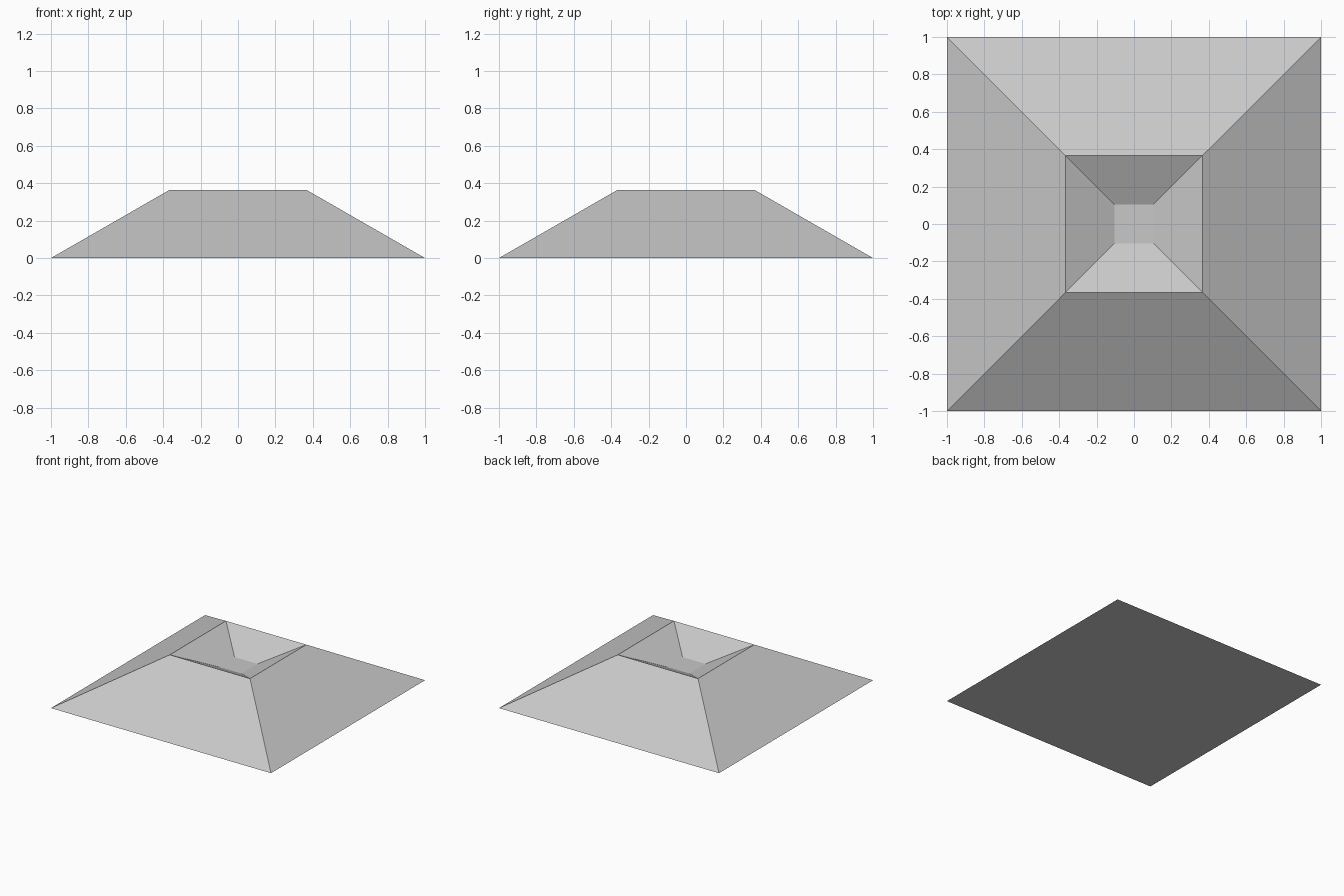
import bpy
import bmesh

# Remove the default cube
cube = bpy.data.objects.get("Cube")
if cube:
    bpy.data.objects.remove(cube, do_unlink=True)

# Single grey material
GREY = (0.58, 0.58, 0.58, 1.0)
grey = bpy.data.materials.new("light_grey")
grey.use_nodes = True
grey.diffuse_color = GREY
grey.node_tree.nodes["Principled BSDF"].inputs["Base Color"].default_value = GREY

# Square rings from base to rim to pit floor: (half width, height)
PROFILE = [(1.0, 0.0), (0.365, 0.365), (0.105, 0.237)]
CORNERS = [(-1, -1), (1, -1), (1, 1), (-1, 1)]

bm = bmesh.new()
rings = [[bm.verts.new((x * half, y * half, z)) for x, y in CORNERS]
         for half, z in PROFILE]

# Sloping sides of the mound and of the pit
for lower, upper in zip(rings, rings[1:]):
    for i in range(4):
        j = (i + 1) % 4
        bm.faces.new((lower[i], lower[j], upper[j], upper[i]))

# Underside and pit floor
bm.faces.new(reversed(rings[0]))
bm.faces.new(rings[-1])
bmesh.ops.recalc_face_normals(bm, faces=bm.faces)

mesh = bpy.data.meshes.new("crater_mound")
bm.to_mesh(mesh)
bm.free()
mesh.materials.append(grey)
mound = bpy.data.objects.new("crater_mound", mesh)
bpy.context.collection.objects.link(mound)
